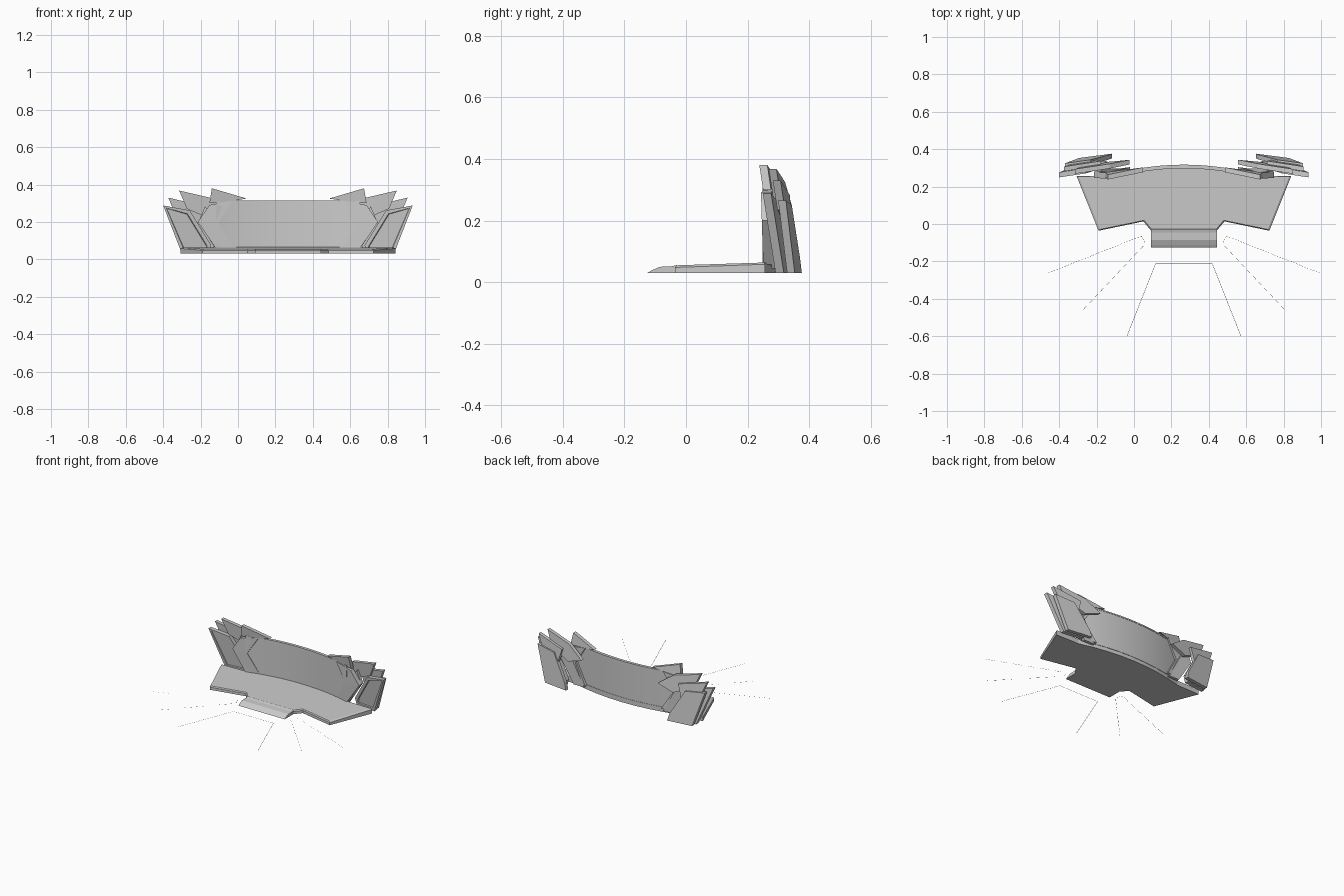
import bpy, bmesh, math
from mathutils import Vector

if "Cube" in bpy.data.objects:
    bpy.data.objects.remove(bpy.data.objects["Cube"])

CX = 0.267          # symmetry line of the console
R = 1.45            # radius of the curved screen


def arc(u):
    return 0.315 - R + math.sqrt(R * R - u * u)


def finish(name, bm, mirror=False, smooth=False):
    bmesh.ops.recalc_face_normals(bm, faces=bm.faces)
    me = bpy.data.meshes.new(name)
    bm.to_mesh(me)
    bm.free()
    ob = bpy.data.objects.new(name, me)
    bpy.context.collection.objects.link(ob)
    ob.location.x = CX
    if mirror:
        ob.modifiers.new("mirror", 'MIRROR')
    if smooth:
        bpy.context.view_layer.objects.active = ob
        ob.select_set(True)
        bpy.ops.object.shade_smooth_by_angle(angle=math.radians(30))
        ob.select_set(False)
    return ob


def loft(bm, a, b):
    va = [bm.verts.new(p) for p in a]
    vb = [bm.verts.new(p) for p in b]
    front = bm.faces.new(va)
    bm.faces.new(vb[::-1])
    n = len(va)
    for i in range(n):
        j = (i + 1) % n
        bm.faces.new((va[i], vb[i], vb[j], va[j]))
    return front


# upright slab: outline in (u, z), front depth from a function, mirrored
def slab(name, pts, yf, t, inset=0):
    bm = bmesh.new()
    f = loft(bm, [(u, yf(u, z), z) for u, z in pts],
             [(u, yf(u, z) + t, z) for u, z in pts])
    bmesh.ops.recalc_face_normals(bm, faces=bm.faces)
    if inset:
        bmesh.ops.inset_region(bm, faces=[f], thickness=inset)
        bmesh.ops.inset_region(bm, faces=[f], thickness=0.004, depth=-0.006)
    return finish(name, bm, mirror=True)


# curved slab following the screen arc
def curved(name, half, z0, z1, front, t):
    bm = bmesh.new()
    n = 24
    rings = []
    for i in range(n + 1):
        u = -half + 2 * half * i / n
        y = arc(u) + front
        rings.append([bm.verts.new(p) for p in
                      ((u, y, z0), (u, y + t, z0), (u, y + t, z1), (u, y, z1))])
    for a, b in zip(rings, rings[1:]):
        for k in range(4):
            m = (k + 1) % 4
            bm.faces.new((a[k], b[k], b[m], a[m]))
    bm.faces.new(rings[0])
    bm.faces.new(rings[-1][::-1])
    return finish(name, bm, smooth=True)


# deck plate with bevelled rim and curved back edge
half = [(-0.177, -0.034), (-0.217, 0.014), (-0.457, -0.036), (-0.574, 0.256)]
back = [(-0.4 + 0.1 * i, arc(-0.4 + 0.1 * i)) for i in range(9)]
outline = half + back + [(-u, y) for u, y in half[::-1]]
bm = bmesh.new()
low = [(u, y, 0.03) for u, y in outline]
mid = [(u, y, 0.048 + 0.04 * max(y, 0)) for u, y in outline]
top = [(u * 0.982, y * 0.97 + 0.006, 0.055 + 0.035 * max(y, 0)) for u, y in outline]
rows = [[bm.verts.new(p) for p in row] for row in (low, mid, top)]
for a, b in zip(rows, rows[1:]):
    for i in range(len(a)):
        j = (i + 1) % len(a)
        bm.faces.new((a[i], a[j], b[j], b[i]))
bm.faces.new(rows[0][::-1])
bm.faces.new(rows[2])
finish("deck", bm)

# stepped front tongue
prof = [(-0.03, 0.03), (-0.126, 0.03), (-0.112, 0.038), (-0.085, 0.05),
        (-0.045, 0.052), (-0.03, 0.056)]
bm = bmesh.new()
loft(bm, [(-0.177, y, z) for y, z in prof], [(0.177, y, z) for y, z in prof])
finish("front_tongue", bm)

# curved screen with slim frame
curved("screen", 0.385, 0.055, 0.312, -0.014, 0.014)
curved("screen_top_rail", 0.31, 0.306, 0.315, -0.018, 0.02)
curved("screen_bottom_rail", 0.35, 0.055, 0.064, -0.018, 0.02)

# chevron brackets either side of the screen
chev = lambda u, z: max(arc(u) - 0.018, 0.246) - 0.03 * (z - 0.2)
slab("chevron_upper", [(-0.295, 0.315), (-0.42, 0.29), (-0.482, 0.20), (-0.372, 0.195)],
     chev, 0.032)
slab("chevron_lower", [(-0.372, 0.195), (-0.482, 0.20), (-0.385, 0.058), (-0.288, 0.058)],
     chev, 0.032)
slab("chevron_fin", [(-0.407, 0.38), (-0.42, 0.30), (-0.30, 0.312), (-0.22, 0.325)],
     lambda u, z: max(arc(u) - 0.018, 0.25) - 0.15 * (z - 0.3), 0.026)

# layered wing panels
tilt = lambda y, z0, lean: (lambda u, z: y + 0.13 * (u + 0.6) - lean * (z - z0))
slab("wing_front", [(-0.667, 0.288), (-0.567, 0.03), (-0.42, 0.03), (-0.41, 0.075), (-0.525, 0.262)],
     tilt(0.258, 0.288, 0.11), 0.027, 0.022)
slab("wing_middle", [(-0.64, 0.33), (-0.60, 0.235), (-0.47, 0.19), (-0.443, 0.283)],
     tilt(0.287, 0.33, 0.1), 0.025)
slab("wing_middle_leg", [(-0.443, 0.283), (-0.478, 0.20), (-0.38, 0.045), (-0.30, 0.045), (-0.385, 0.20)],
     lambda u, z: 0.278, 0.02)
slab("wing_inner", [(-0.582, 0.368), (-0.54, 0.27), (-0.40, 0.21), (-0.29, 0.25), (-0.397, 0.325)],
     tilt(0.266, 0.368, 0.1), 0.025)
slab("wing_back", [(-0.637, 0.266), (-0.56, 0.03), (-0.385, 0.03), (-0.40, 0.08), (-0.50, 0.25)],
     tilt(0.304, 0.266, 0.08), 0.025)


# thin floor markings: flat strips, optionally dashed
def marking(name, a, b, dashes=1):
    bm = bmesh.new()
    a, b = Vector((*a, 0.03)), Vector((*b, 0.03))
    d = b - a
    side = Vector((-d.y, d.x, 0)).normalized() * 0.001
    for i in range(dashes):
        p = a + d * (i / dashes)
        q = a + d * ((i + (1 if dashes == 1 else 0.55)) / dashes)
        bm.faces.new([bm.verts.new(v) for v in (p - side, q - side, q + side, p + side)])
    finish(name, bm, mirror=True)


marking("mark_front", (-0.152, -0.213), (0, -0.213))
marking("mark_leg", (-0.152, -0.213), (-0.305, -0.6))
marking("mark_dashed", (-0.217, -0.117), (-0.55, -0.47), 11)
marking("mark_dotted", (-0.227, -0.064), (-0.733, -0.265), 34)
marking("mark_corner", (-0.227, -0.064), (-0.207, -0.105), 3)
